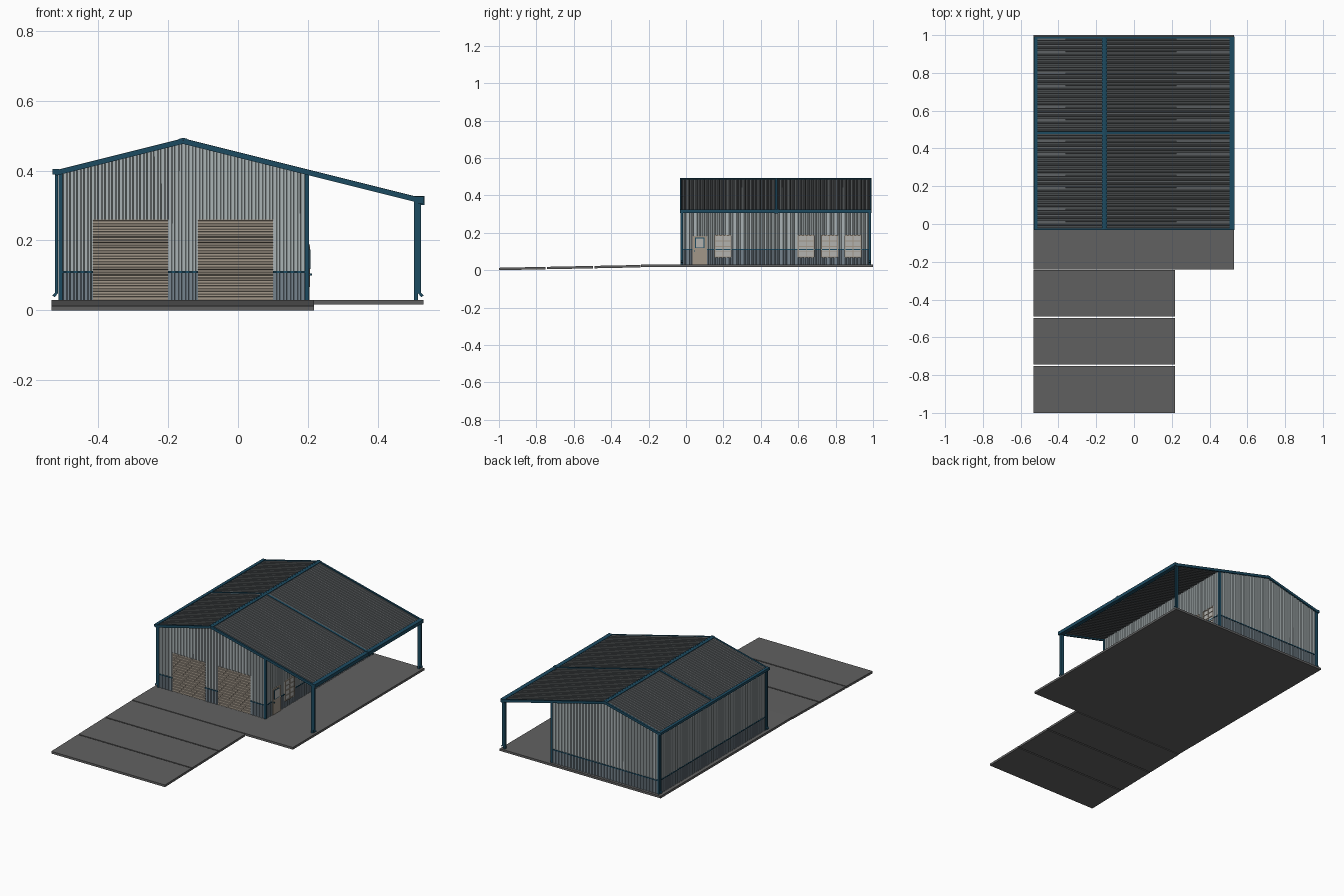
import bpy, math
from mathutils import Vector

if "Cube" in bpy.data.objects:
    bpy.data.objects.remove(bpy.data.objects["Cube"])

def material(name, rgb):
    m = bpy.data.materials.new(name)
    m.diffuse_color = (*rgb, 1)
    m.use_nodes = True
    m.node_tree.nodes["Principled BSDF"].inputs["Base Color"].default_value = m.diffuse_color
    return m

BLUE = material("blue_trim", (0.012, 0.07, 0.12))
WALL = material("wall_metal", (0.40, 0.45, 0.46))
WAINSCOT = material("wainscot_metal", (0.18, 0.23, 0.27))
ROOF = material("roof_metal", (0.11, 0.12, 0.125))
SLAB = material("concrete", (0.12, 0.12, 0.12))
TAN = material("tan_door", (0.36, 0.31, 0.25))
PANE = material("pane", (0.45, 0.45, 0.43))

# Main dimensions
XL, XR, YF, YB = -0.508, 0.197, -0.022, 0.982
FLOOR, WAIST, RIDGE_X, PITCH = 0.03, 0.11, -0.157, 0.02
DOORS = [(-0.415, -0.20), (-0.115, 0.10)]
DOOR_TOP = 0.26
ROOF_L, ROOF_R, ROOF_F, ROOF_B = -0.522, 0.525, -0.028, 0.988

def roof_z(x):
    return 0.484 - 0.25 * abs(x - RIDGE_X)

def make(name, verts, faces, mat):
    me = bpy.data.meshes.new(name)
    me.from_pydata(verts, [], faces)
    ob = bpy.data.objects.new(name, me)
    bpy.context.collection.objects.link(ob)
    me.materials.append(mat)
    return ob

FACES = [(0, 2, 3, 1), (4, 5, 7, 6), (0, 1, 5, 4), (2, 6, 7, 3), (0, 4, 6, 2), (1, 3, 7, 5)]

def box(name, x, y, z, mat):
    return make(name, [(a, b, c) for a in x for b in y for c in z],
                [f for f in FACES], mat)

def beam(name, p, q, w, h, mat=BLUE):
    p, q = Vector(p), Vector(q)
    d = q - p
    l = d.length / 2
    ob = box(name, (-w / 2, w / 2), (-l, l), (-h / 2, h / 2), mat)
    ob.rotation_euler = d.to_track_quat('Y', 'Z').to_euler()
    ob.location = (p + q) / 2
    return ob

def profile(a, b, pitch, depth, extra=()):
    """Trapezoid ribs: list of (distance, height) from a to b."""
    shape = [(0, 0), (0.5, 0), (0.62, 1), (0.88, 1), (1, 0)]
    def height(s):
        t = (s / pitch) % 1.0
        for (t0, h0), (t1, h1) in zip(shape, shape[1:]):
            if t <= t1:
                return h0 + (h1 - h0) * (t - t0) / (t1 - t0)
        return 0
    pts = {a, b, *[e for e in extra if a < e < b]}
    for k in range(math.floor(a / pitch), math.ceil(b / pitch) + 1):
        pts.update(s for s in ((k + t) * pitch for t, _ in shape[:4]) if a < s < b)
    return [(s, depth * height(s)) for s in sorted(pts)]

def sheet(name, segments, mat, thick=0.002):
    """segments: (profile, low edge function, high edge function)"""
    verts, faces = [], []
    for prof, lo, hi in segments:
        n = len(verts)
        for s, d in prof:
            verts += [lo(s, d), hi(s, d)]
        faces += [(n + 2*i, n + 2*i + 2, n + 2*i + 3, n + 2*i + 1) for i in range(len(prof) - 1)]
    ob = make(name, verts, faces, mat)
    mod = ob.modifiers.new("thickness", 'SOLIDIFY')
    mod.thickness, mod.offset = thick, 0
    return ob

def gable_part(a, b, y, sign, lo, hi):
    return (profile(a, b, PITCH, 0.004, (RIDGE_X,)),
            lambda s, d: (s, y + sign * d, lo), lambda s, d: (s, y + sign * d, hi(s)))

def side_part(x, sign, lo, hi):
    return (profile(YF, YB, PITCH, 0.004),
            lambda s, d: (x + sign * d, s, lo), lambda s, d: (x + sign * d, s, hi))

# Concrete floor and three gently sloping driveway slabs
box("floor_slab", (-0.533, 0.53), (-0.24, 1.0), (0.017, FLOOR), SLAB)
for i, (y0, y1) in enumerate([(-0.49, -0.243), (-0.744, -0.497), (-1.0, -0.751)]):
    ob = box("driveway_slab_%d" % (i + 1), (-0.533, 0.218), (y0, y1), (0, 0.013), SLAB)
    for v in ob.data.vertices:
        v.co.z += 0.015 * (v.co.y + 1) / 0.757

# Front wall, cut around the two roller doors
piers = [(XL, DOORS[0][0]), (DOORS[0][1], DOORS[1][0]), (DOORS[1][1], XR)]
sheet("front_wall", [gable_part(a, b, YF, -1, WAIST, roof_z) for a, b in piers]
      + [gable_part(a, b, YF, -1, DOOR_TOP, roof_z) for a, b in DOORS], WALL)
sheet("front_wainscot", [gable_part(a, b, YF, -1, FLOOR, lambda s: WAIST) for a, b in piers], WAINSCOT)
for i, (a, b) in enumerate(piers):
    box("front_waist_trim_%d" % (i + 1), (a, b), (YF - 0.006, YF), (WAIST - 0.003, WAIST + 0.003), BLUE)

# Roller doors with horizontal slats
for i, (a, b) in enumerate(DOORS):
    sheet("roller_door_%d" % (i + 1), [(profile(FLOOR, DOOR_TOP, 0.0155, 0.003),
          lambda s, d: (a, YF - d, s), lambda s, d: (b, YF - d, s))], TAN)

# Back and side walls
sheet("back_wall", [gable_part(XL, XR, YB, 1, WAIST, roof_z)], WALL)
sheet("back_wainscot", [gable_part(XL, XR, YB, 1, FLOOR, lambda s: WAIST)], WAINSCOT)
box("back_waist_trim", (XL, XR), (YB, YB + 0.006), (WAIST - 0.003, WAIST + 0.003), BLUE)
ENTRY = (0.035, 0.112)
for name, x, sign in (("left", XL, -1), ("right", XR, 1)):
    sheet(name + "_wall", [side_part(x, sign, WAIST, roof_z(x))], WALL)
    sheet(name + "_wainscot", [side_part(x, sign, FLOOR, WAIST)], WAINSCOT)
    box(name + "_waist_trim", sorted((x, x + sign * 0.006)), (YF, YB),
        (WAIST - 0.003, WAIST + 0.003), BLUE)
    for end, y in (("front", YF), ("back", YB)):
        box("%s_%s_corner_trim" % (name, end), (x - 0.006, x + 0.006), (y - 0.006, y + 0.006),
            (FLOOR, roof_z(x)), BLUE)

# Entry door with a small pane, under the canopy
box("entry_door", (XR, XR + 0.008), ENTRY, (FLOOR, 0.182), TAN)
box("entry_door_pane_frame", (XR, XR + 0.010), (0.049, 0.098), (0.118, 0.174), BLUE)
box("entry_door_pane", (XR, XR + 0.011), (0.053, 0.094), (0.122, 0.170), PANE)
box("entry_door_knob", (XR, XR + 0.014), (0.042, 0.047), (0.100, 0.105), BLUE)

# Windows with frames and glazing bars
for i, y in enumerate((0.155, 0.600, 0.725, 0.850)):
    w, z0, z1 = 0.085, 0.07, 0.185
    n = "window_%d" % (i + 1)
    box(n + "_pane", (XR, XR + 0.006), (y, y + w), (z0, z1), PANE)
    for k, t in enumerate((0, 0.5, 1)):
        c, r = y + w * t, 0.002 if t == 0.5 else 0.003
        box("%s_upright_%d" % (n, k), (XR, XR + 0.009), (c - r, c + r), (z0, z1), TAN)
    for k in range(5):
        c, r = z0 + (z1 - z0) * k / 4, 0.0015 if k % 2 else 0.003
        box("%s_bar_%d" % (n, k), (XR, XR + 0.009), (y, y + w), (c - r, c + r), TAN)

# Ribbed roof: short left slope, long right slope that becomes the canopy
for name, x in (("left", ROOF_L), ("right", ROOF_R)):
    sheet(name + "_roof", [(profile(ROOF_F, ROOF_B, PITCH, 0.004),
          lambda s, d: (x, s, roof_z(x) + d), lambda s, d: (RIDGE_X, s, roof_z(RIDGE_X) + d))], ROOF)
    # Edge trim at both gables and a seam strip in the middle
    for part, y, w, h, lift in (("front_rake", ROOF_F, 0.010, 0.015, 0),
                                ("back_rake", ROOF_B, 0.010, 0.015, 0),
                                ("roof_seam", 0.483, 0.012, 0.008, 0.004)):
        beam("%s_%s" % (name, part), (x, y, roof_z(x) + lift),
             (RIDGE_X, y, roof_z(RIDGE_X) + lift), w, h)
for sx in (-1, 1):
    beam("ridge_cap_%s" % ("left" if sx < 0 else "right"), (RIDGE_X + sx * 0.006, ROOF_F - 0.005, 0.489),
         (RIDGE_X + sx * 0.006, ROOF_B + 0.005, 0.489), 0.013, 0.006).rotation_euler.y = sx * 0.245

# Gutters
box("left_gutter", (-0.530, -0.512), (ROOF_F - 0.005, ROOF_B + 0.005), (0.389, 0.404), BLUE)
box("right_gutter", (0.506, 0.531), (ROOF_F - 0.005, ROOF_B + 0.005), (0.305, 0.325), BLUE)
box("gutter_joint", (0.505, 0.533), (0.473, 0.493), (0.302, 0.327), BLUE)

# Canopy posts and downspouts at the outer corners
for end, y in (("front", -0.022), ("back", 0.982)):
    box(end + "_canopy_post", (0.503, 0.515), (y - 0.007, y + 0.007), (FLOOR, 0.312), BLUE)
    for side, x, s, top in (("left", -0.519, -1, 0.395), ("right", 0.519, 1, 0.31)):
        box("%s_%s_downspout" % (side, end), (x - 0.004, x + 0.004), (y - 0.005, y + 0.005),
            (0.048, top), BLUE)
        beam("%s_%s_spout_foot" % (side, end), (x, y, 0.050), (x + s * 0.009, y, 0.040), 0.010, 0.008)
